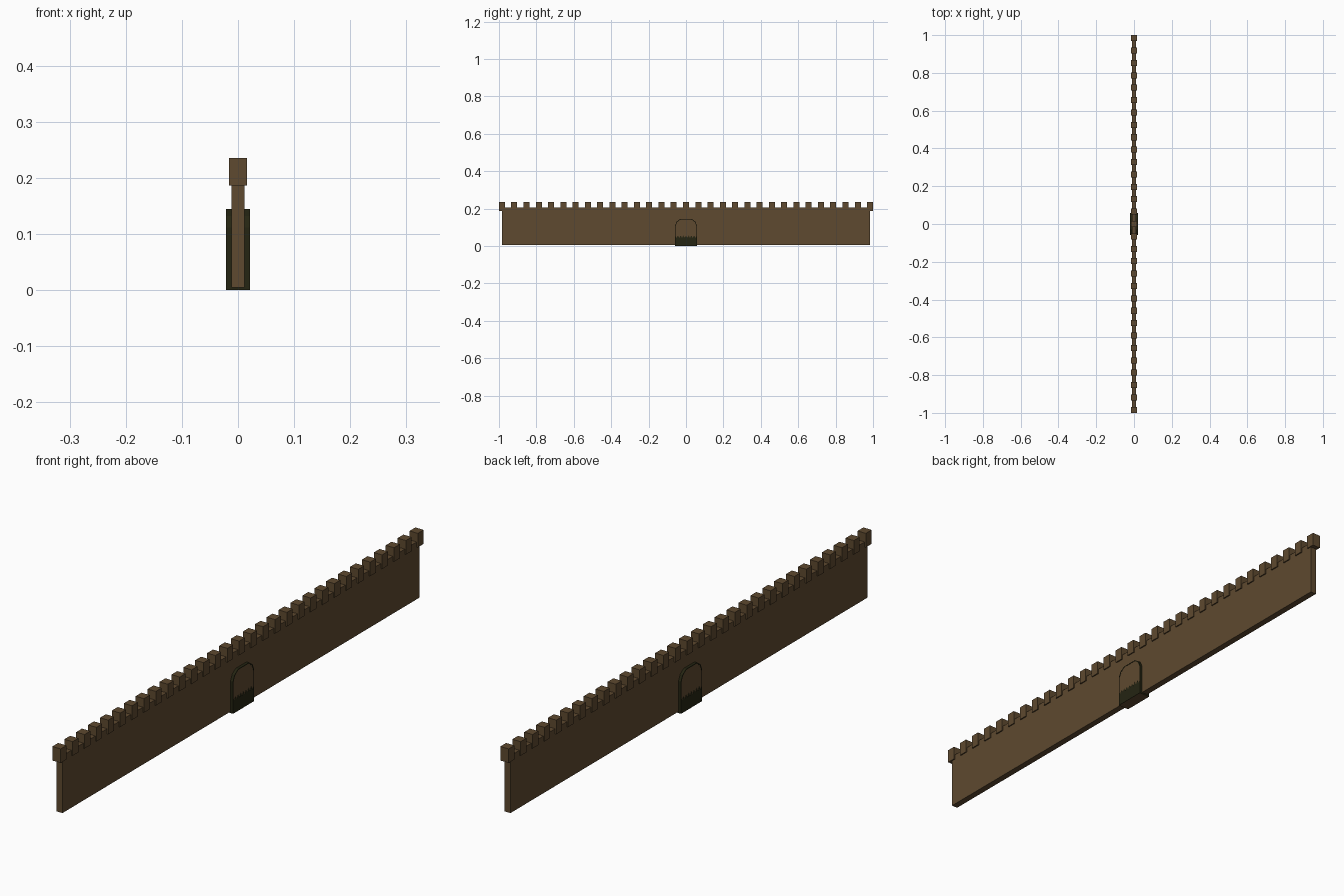
import bpy, bmesh

if "Cube" in bpy.data.objects:
    bpy.data.objects.remove(bpy.data.objects["Cube"])


def material(name, rgb):
    m = bpy.data.materials.new(name)
    m.diffuse_color = (*rgb, 1)
    m.use_nodes = True
    m.node_tree.nodes["Principled BSDF"].inputs["Base Color"].default_value = m.diffuse_color
    return m


stone = material("brown stone", (0.112, 0.067, 0.029))
moss = material("dark green", (0.018, 0.018, 0.006))


def finish(name, bm, mats):
    bmesh.ops.recalc_face_normals(bm, faces=bm.faces)
    me = bpy.data.meshes.new(name)
    bm.to_mesh(me)
    bm.free()
    for m in mats:
        me.materials.append(m)
    ob = bpy.data.objects.new(name, me)
    bpy.context.collection.objects.link(ob)
    return ob


def box(name, y, half, z0, z1):
    # half = half sizes in x and y
    bm = bmesh.new()
    bmesh.ops.create_cube(bm, size=1)
    bmesh.ops.scale(bm, vec=(2 * half[0], 2 * half[1], z1 - z0), verts=bm.verts)
    bmesh.ops.translate(bm, vec=(0, y, (z0 + z1) / 2), verts=bm.verts)
    return finish(name, bm, [stone])


def slab(name, profile, x0, x1, mats):
    # extrude a (y, z) outline along x
    bm = bmesh.new()
    f = bm.faces.new([bm.verts.new((x0, y, z)) for y, z in profile])
    ext = bmesh.ops.extrude_face_region(bm, geom=[f])
    bmesh.ops.translate(bm, vec=(x1 - x0, 0, 0),
                        verts=[v for v in ext["geom"] if isinstance(v, bmesh.types.BMVert)])
    return finish(name, bm, mats)


# long curtain wall
box("wall", 0, (0.0117, 0.984), 0.005, 0.205)

# battlements
COUNT = 31
for i in range(COUNT):
    y = -0.984 + i * 1.968 / (COUNT - 1)
    box("merlon", y, (0.016, 0.016), 0.187, 0.236)

# arched gate block: brown faces and underside, dark rim
half = [(0.058, 0.0), (0.058, 0.112), (0.049, 0.132), (0.03, 0.145)]
arch = half + [(-y, z) for y, z in reversed(half)]
gate = slab("gate", arch, -0.0207, 0.0207, [stone, moss])
for p in gate.data.polygons:
    p.material_index = 0 if abs(p.normal.x) > 0.9 or p.normal.z < -0.9 else 1

# mossy fringe with a toothed top on both gate faces
TEETH = 8
top = [(0.058 - 0.116 * k / (2 * TEETH), 0.044 if k % 2 else 0.056)
       for k in range(2 * TEETH + 1)]
fringe = [(-0.058, 0.0), (0.058, 0.0)] + top
for side in (-1, 1):
    slab("gate_fringe", fringe, side * 0.0205, side * 0.0214, [moss])
    # thin dark border round the arch
    bm = bmesh.new()
    outer = [bm.verts.new((side * 0.0214, y, z)) for y, z in arch]
    inner = [bm.verts.new((side * 0.0214, y * 0.95, z - 0.003 * (z > 0))) for y, z in arch]
    for k in range(len(arch) - 1):
        bm.faces.new((outer[k], outer[k + 1], inner[k + 1], inner[k]))
    ext = bmesh.ops.extrude_face_region(bm, geom=bm.faces[:])
    bmesh.ops.translate(bm, vec=(-side * 0.0009, 0, 0),
                        verts=[v for v in ext["geom"] if isinstance(v, bmesh.types.BMVert)])
    finish("gate_border", bm, [moss])
